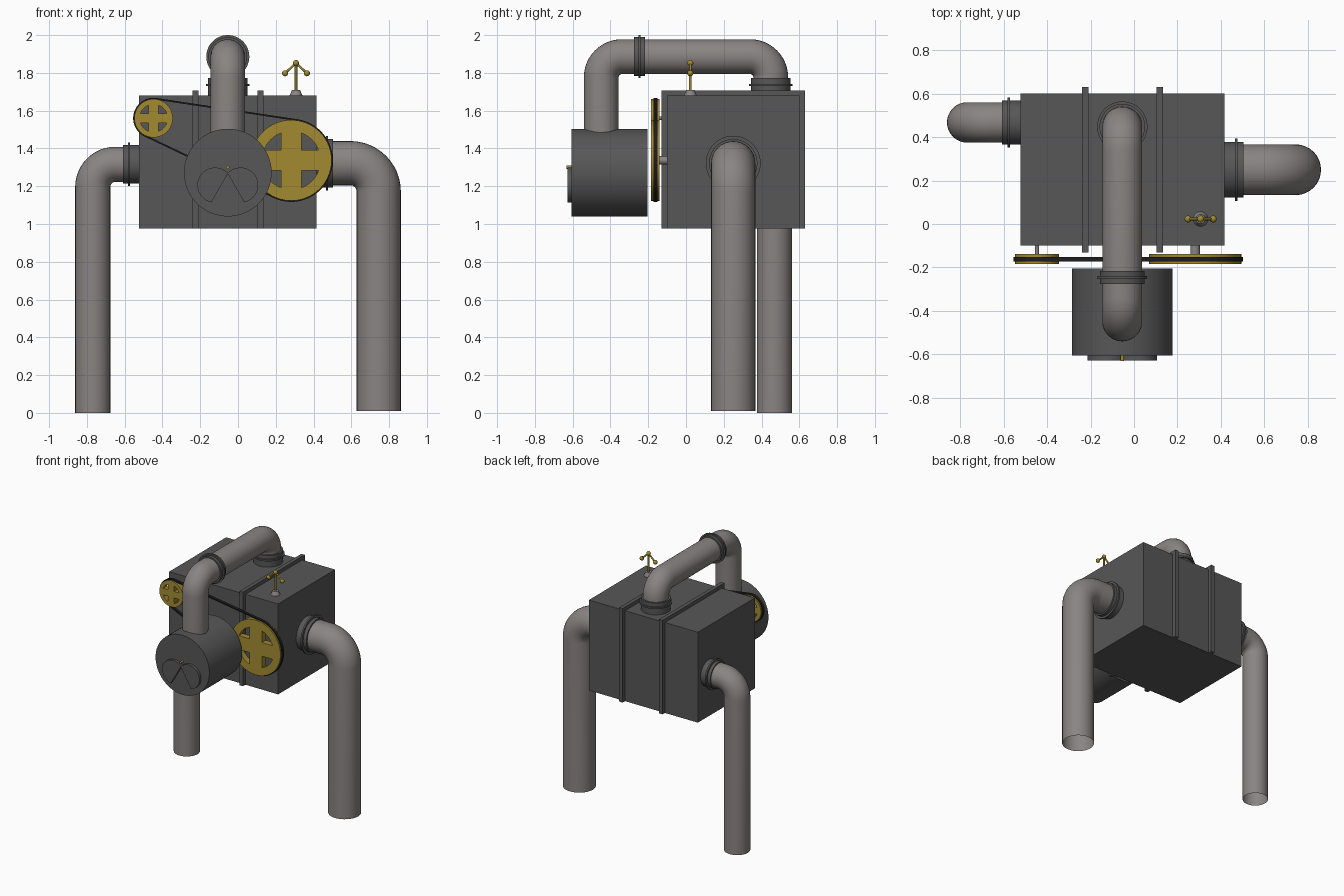
import bpy, bmesh
from math import pi, sin, cos, asin, atan2, hypot, sqrt
from mathutils import Vector, Matrix

if "Cube" in bpy.data.objects:
    bpy.data.objects.remove(bpy.data.objects["Cube"])


def material(name, rgb):
    m = bpy.data.materials.new(name)
    m.diffuse_color = (*rgb, 1)
    m.use_nodes = True
    m.node_tree.nodes["Principled BSDF"].inputs["Base Color"].default_value = m.diffuse_color
    return m


DARK = material("dark_iron", (0.095, 0.095, 0.095))
PIPE = material("pipe_metal", (0.25, 0.232, 0.225))
GOLD = material("brass", (0.36, 0.26, 0.03))
BLACK = material("rubber", (0.012, 0.012, 0.012))


def finish(name, mesh, mat, smooth=True):
    mesh.materials.clear()
    mesh.materials.append(mat)
    ob = bpy.data.objects.new(name, mesh)
    bpy.context.collection.objects.link(ob)
    if smooth:
        bpy.ops.object.select_all(action='DESELECT')
        ob.select_set(True)
        bpy.context.view_layer.objects.active = ob
        bpy.ops.object.shade_smooth_by_angle(angle=0.6)
    return ob


def from_bmesh(name, bm, mat, smooth=True):
    mesh = bpy.data.meshes.new(name)
    bm.to_mesh(mesh)
    bm.free()
    return finish(name, mesh, mat, smooth)


def box(name, lo, hi, mat):
    lo, hi = Vector(lo), Vector(hi)
    bm = bmesh.new()
    m = Matrix.Translation((lo + hi) / 2) @ Matrix.Diagonal((*(hi - lo), 1))
    bmesh.ops.create_cube(bm, size=1, matrix=m)
    return from_bmesh(name, bm, mat, False)


def add_rod(bm, a, b, r1, r2=None, seg=48):
    a, b = Vector(a), Vector(b)
    rot = (b - a).to_track_quat('Z', 'Y').to_matrix().to_4x4()
    bmesh.ops.create_cone(bm, cap_ends=True, segments=seg, radius1=r1,
                          radius2=r1 if r2 is None else r2, depth=(b - a).length,
                          matrix=Matrix.Translation((a + b) / 2) @ rot)


def rod(name, a, b, r1, mat, r2=None, seg=48):
    bm = bmesh.new()
    add_rod(bm, a, b, r1, r2, seg)
    return from_bmesh(name, bm, mat)


def flange(name, a, b, r, ring_r, at=0.65):
    """Collar with a thin raised ring."""
    a, b = Vector(a), Vector(b)
    c, d = a.lerp(b, at), (b - a).normalized() * 0.006
    bm = bmesh.new()
    add_rod(bm, a, b, r)
    add_rod(bm, c - d, c + d, ring_r)
    return from_bmesh(name, bm, DARK)


def curve_mesh(name, splines, cyclic, **settings):
    cu = bpy.data.curves.new(name, 'CURVE')
    for k, v in settings.items():
        setattr(cu, k, v)
    for pts in splines:
        s = cu.splines.new('POLY')
        s.points.add(len(pts) - 1)
        for p, q in zip(s.points, pts):
            p.co = (*q, 1) if len(q) == 3 else (*q, 0, 1)
        s.use_cyclic_u = cyclic
    tmp = bpy.data.objects.new(name + "_tmp", cu)
    bpy.context.collection.objects.link(tmp)
    mesh = bpy.data.meshes.new_from_object(tmp.evaluated_get(bpy.context.evaluated_depsgraph_get()))
    bpy.data.objects.remove(tmp)
    return mesh


def pipe(name, pts, r, bend):
    """Round tube through pts, right-angle corners rounded by bend."""
    pts = [Vector(p) for p in pts]
    path = [pts[0]]
    for p, c, n in zip(pts, pts[1:], pts[2:]):
        u, v = (p - c).normalized(), (n - c).normalized()
        o = c + (u + v) * bend
        path += [o - v * bend * cos(t * pi / 24) - u * bend * sin(t * pi / 24) for t in range(13)]
    path.append(pts[-1])
    mesh = curve_mesh(name, [path], False, dimensions='3D', bevel_depth=r, bevel_resolution=14)
    return finish(name, mesh, PIPE)


def plate(name, loops, y0, y1, mat, turn=0):
    """Flat outline in x/z (later loops are holes), thick from y0 to y1."""
    mesh = curve_mesh(name, loops, True, dimensions='2D', fill_mode='BOTH', extrude=(y1 - y0) / 2)
    bm = bmesh.new()
    bm.from_mesh(mesh)
    bmesh.ops.remove_doubles(bm, verts=bm.verts, dist=1e-5)
    bm.transform(Matrix.Rotation(turn, 4, 'Z') @ Matrix.Translation((0, (y0 + y1) / 2, 0))
                 @ Matrix.Rotation(pi / 2, 4, 'X'))
    bmesh.ops.recalc_face_normals(bm, faces=bm.faces)
    return from_bmesh(name, bm, mat)


def arc(cx, cz, r, a0, a1, n):
    return [(cx + r * cos(a0 + (a1 - a0) * i / n), cz + r * sin(a0 + (a1 - a0) * i / n))
            for i in range(n + 1)]


# Main housing and its two wrap-around bands
box("housing", (-0.524, -0.1, 0.975), (0.416, 0.602, 1.68), DARK)
band = [(-0.131, 0.975), (-0.131, 1.708), (0.631, 1.708), (0.631, 0.975),
        (0.6, 0.975), (0.6, 1.678), (-0.098, 1.678), (-0.098, 0.975)]
for name, x in (("band_left", -0.225), ("band_right", 0.119)):
    plate(name, [band], -x - 0.015, -x + 0.015, DARK, pi / 2)

# Side pipes running to the ground
pipe("left_pipe", [(-0.53, 0.468, 1.316), (-0.769, 0.468, 1.316), (-0.769, 0.468, 0)], 0.093, 0.12)
flange("left_flange", (-0.52, 0.468, 1.316), (-0.608, 0.468, 1.316), 0.101, 0.116)
pipe("right_pipe", [(0.42, 0.25, 1.322), (0.745, 0.25, 1.322), (0.745, 0.25, 0.01)], 0.117, 0.15)
flange("right_flange", (0.41, 0.25, 1.322), (0.504, 0.25, 1.322), 0.128, 0.145)

# Overhead pipe joining the drum to the housing
X = -0.054
pipe("top_pipe", [(X, -0.449, 1.42), (X, -0.449, 1.886), (X, 0.449, 1.886), (X, 0.449, 1.69)], 0.092, 0.11)
flange("top_flange", (X, 0.449, 1.67), (X, 0.449, 1.772), 0.105, 0.116)
flange("middle_flange", (X, -0.276, 1.886), (X, -0.217, 1.886), 0.103, 0.114, 0.5)

# Drum with two cut-disc flaps and a pivot pin
rod("drum", (X, -0.607, 1.272), (X, -0.205, 1.272), 0.232, DARK, seg=64)
R, cut, tilt = 0.093, 0.029, asin(0.5)
half = atan2(sqrt(R * R - cut * cut), cut)
for name, s in (("flap_left", -1), ("flap_right", 1)):
    pts = arc(0, 0, R, -tilt + half, -tilt + 2 * pi - half, 32)
    pts = [(X - s * (x - 0.068), 1.206 + z) for x, z in pts]
    plate(name, [pts], -0.628, -0.604, DARK)
rod("flap_pin", (X, -0.632, 1.3), (X, -0.605, 1.3), 0.009, GOLD, seg=16)

# Spoked pulleys on axles
WHEELS = (("small_pulley", -0.447, 1.56, 0.102, 0.009), ("large_pulley", 0.282, 1.337, 0.214, 0.022))
for name, x, z, r, axle in WHEELS:
    loops = [arc(x, z, r, 0, 2 * pi * 39 / 40, 39)]
    w, h = 0.25 * r, 0.72 * r
    a = asin(w / h)
    for k in range(4):
        q = k * pi / 2
        corner = (x + w * (cos(q) - sin(q)), z + w * (sin(q) + cos(q)))
        loops.append([corner] + arc(x, z, h, q + a, q + pi / 2 - a, 8))
    plate(name, loops, -0.185, -0.139, GOLD)
    rod(name + "_axle", (x, -0.16, z), (x, -0.09, z), axle, PIPE, seg=24)

# Drive belt around both pulleys
(_, x1, z1, r1, _), (_, x2, z2, r2, _) = WHEELS
d, slope = hypot(x2 - x1, z2 - z1), atan2(z2 - z1, x2 - x1)
t = pi / 2 + asin((r2 - r1) / d)


def belt_loop(off):
    return (arc(x2, z2, r2 + off, slope - t, slope + t, 32)
            + arc(x1, z1, r1 + off, slope + t, slope + 2 * pi - t, 24))


plate("belt", [belt_loop(0.006), belt_loop(-0.003)], -0.173, -0.151, BLACK)

# Governor: base, stem, two drooping arms with balls
gx, gy, top = 0.307, 0.023, 1.852
rod("governor_base", (gx, gy, 1.675), (gx, gy, 1.71), 0.036, PIPE, 0.021, 32)
bm = bmesh.new()
add_rod(bm, (gx, gy, 1.7), (gx, gy, top), 0.007, seg=16)
for dx, z in ((0, top), (-0.058, 1.798), (0.058, 1.798)):
    bmesh.ops.create_uvsphere(bm, u_segments=20, v_segments=12, radius=0.016,
                              matrix=Matrix.Translation((gx + dx, gy, z)))
    if dx:
        add_rod(bm, (gx, gy, top), (gx + dx, gy, z), 0.006, seg=12)
from_bmesh("governor", bm, GOLD)
